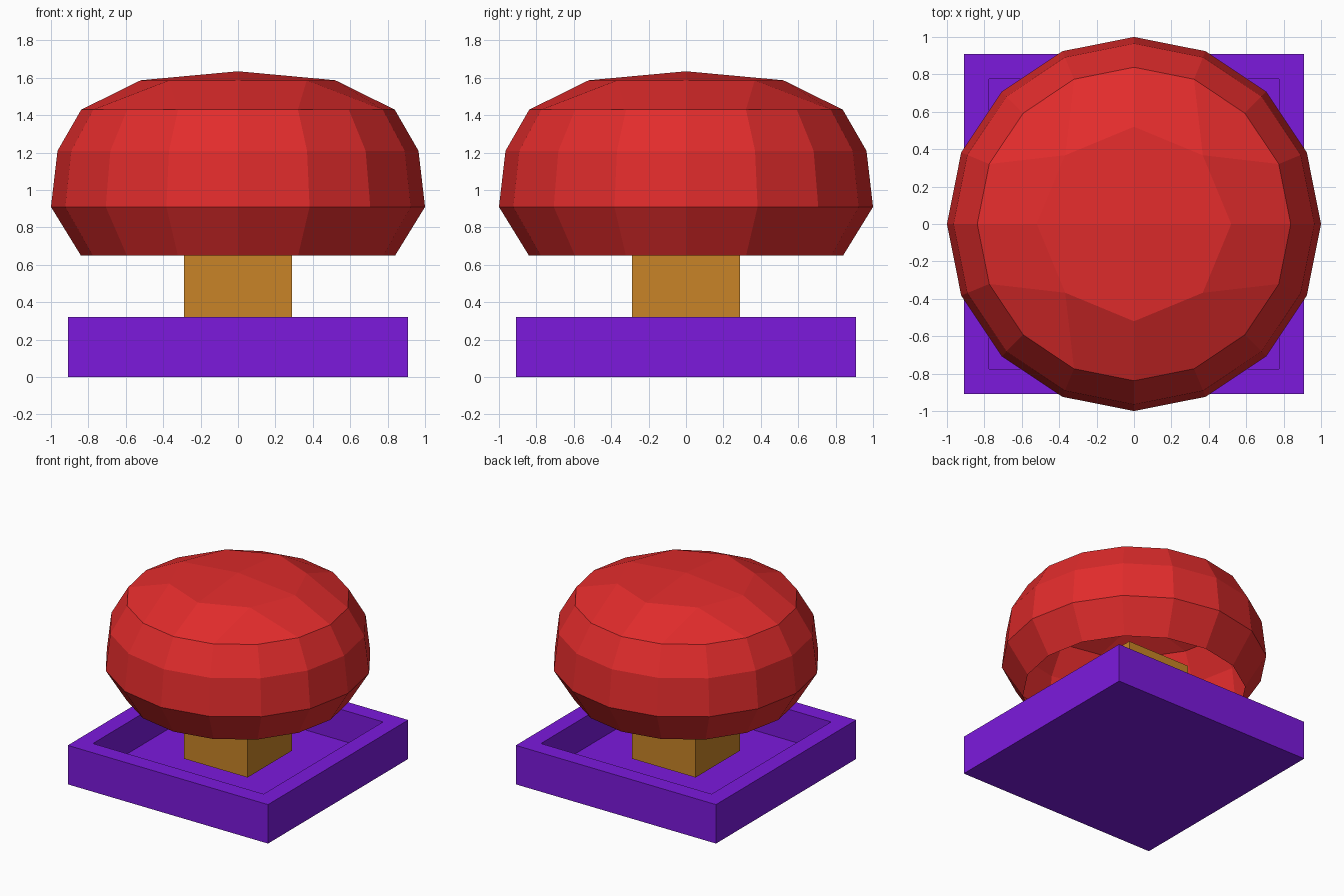
import bpy, bmesh
from math import cos, sin, pi

if "Cube" in bpy.data.objects:
    bpy.data.objects.remove(bpy.data.objects["Cube"])


def material(name, rgb):
    m = bpy.data.materials.new(name)
    m.diffuse_color = (*rgb, 1)
    m.use_nodes = True
    m.node_tree.nodes["Principled BSDF"].inputs["Base Color"].default_value = m.diffuse_color
    return m


def finish(bm, name, mat):
    me = bpy.data.meshes.new(name)
    bm.to_mesh(me)
    bm.free()
    me.materials.append(mat)
    ob = bpy.data.objects.new(name, me)
    bpy.context.collection.objects.link(ob)
    return ob


def box(bm, half, z0, z1):
    geo = bmesh.ops.create_cube(bm, size=1)
    for v in geo["verts"]:
        v.co.x *= 2 * half
        v.co.y *= 2 * half
        v.co.z = z1 if v.co.z > 0 else z0


def ring(bm, radius, z, sides):
    return [bm.verts.new((radius * cos(2 * pi * i / sides),
                          radius * sin(2 * pi * i / sides), z)) for i in range(sides)]


# Square tray with a recess in the top
bm = bmesh.new()
box(bm, 0.91, 0, 0.32)
bm.faces.ensure_lookup_table()
top = max(bm.faces, key=lambda f: f.calc_center_median().z)
bmesh.ops.inset_region(bm, faces=[top], thickness=0.19)
floor = bmesh.ops.extrude_discrete_faces(bm, faces=[top])["faces"][0]
for v in floor.verts:
    v.co.z = 0.065
finish(bm, "base_tray", material("purple", (0.2, 0.01, 0.72)))

# Square stem, ending inside the hollow cap
bm = bmesh.new()
box(bm, 0.29, 0.14, 0.85)
finish(bm, "stem", material("ochre", (0.58, 0.23, 0.02)))

# Open-bottomed cap: 16-sided walls
bm = bmesh.new()
N = 16
rings = [ring(bm, r, z, N) for r, z in
         [(0.84, 0.65), (1.0, 0.91), (0.965, 1.21), (0.838, 1.43)]]
for lo, hi in zip(rings, rings[1:]):
    for i in range(N):
        j = (i + 1) % N
        bm.faces.new((lo[i], lo[j], hi[j], hi[i]))

# Crown of the cap: a rounded 4 x 4 grid of quads
outer = rings[-1]
inner = ring(bm, 0.52, 1.587, 8)
tip = bm.verts.new((0, 0, 1.635))
for q in range(4):
    a, b, c = inner[2 * q], inner[2 * q + 1], inner[(2 * q + 2) % 8]
    o = [outer[(4 * q + k) % N] for k in range(5)]
    bm.faces.new((o[0], o[1], b, a))
    bm.faces.new((o[1], o[2], o[3], b))
    bm.faces.new((o[3], o[4], c, b))
    bm.faces.new((a, b, c, tip))
finish(bm, "cap", material("red", (0.76, 0.025, 0.025)))
